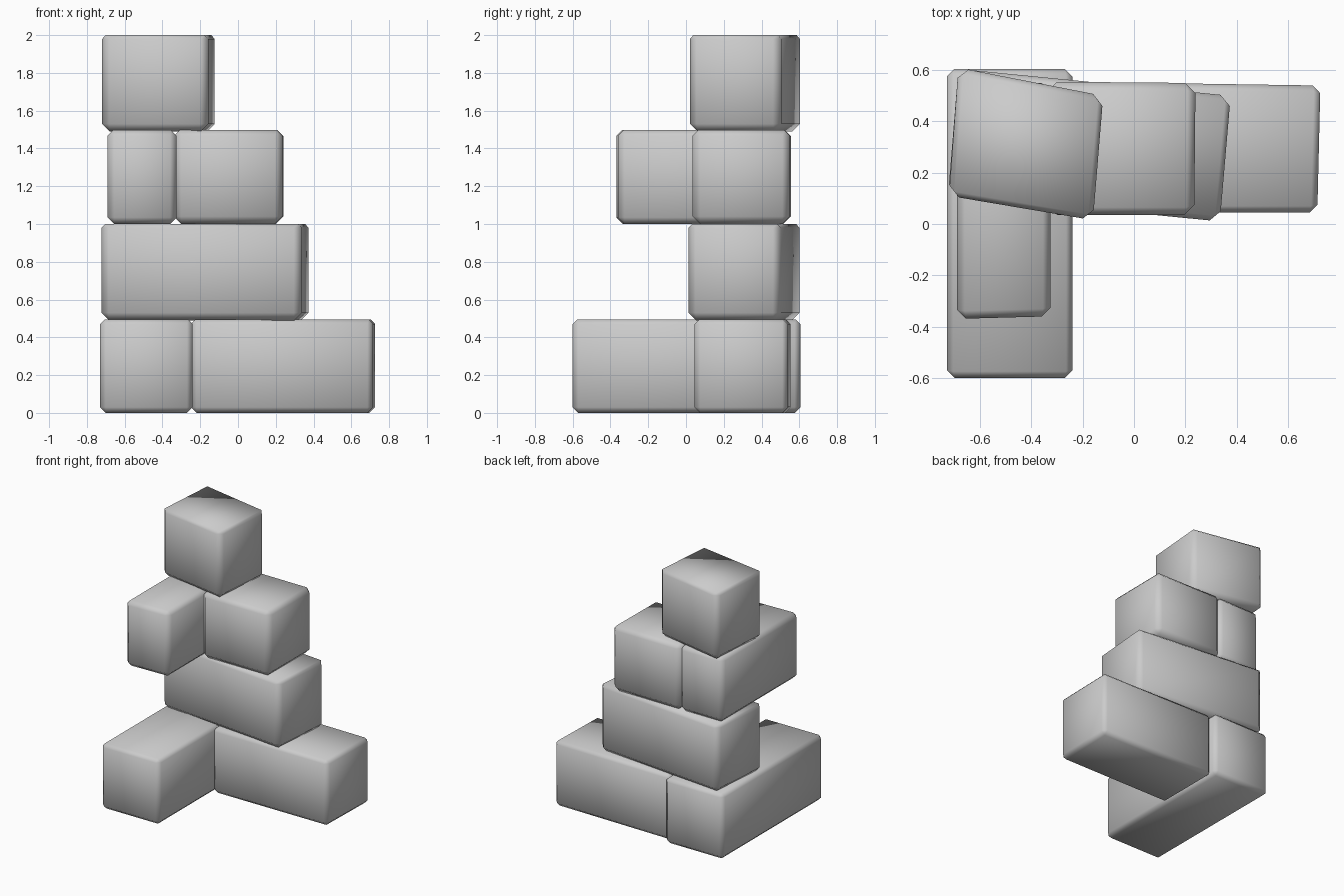
import bpy, bmesh

if "Cube" in bpy.data.objects:
    bpy.data.objects.remove(bpy.data.objects["Cube"])


def block(name, corners, z0, z1, bevel=0.04, top_bevel=0.02):
    """Worn block: four-sided footprint raised to a prism with chamfered edges."""
    bm = bmesh.new()
    low = [bm.verts.new((x, y, z0)) for x, y in corners]
    high = [bm.verts.new((x, y, z1)) for x, y in corners]
    bm.faces.new(low[::-1])
    bm.faces.new(high)
    for i in range(4):
        j = (i + 1) % 4
        bm.faces.new((low[i], low[j], high[j], high[i]))
    # softer top edges, stronger chamfer at the sides and base
    weight = bm.edges.layers.float.new("bevel_weight_edge")
    for e in bm.edges:
        top = all(v.co.z > (z0 + z1) / 2 for v in e.verts)
        e[weight] = top_bevel / bevel if top else 1.0
    for f in bm.faces:
        f.smooth = True
    mesh = bpy.data.meshes.new(name)
    bm.to_mesh(mesh)
    bm.free()
    obj = bpy.data.objects.new(name, mesh)
    bpy.context.collection.objects.link(obj)
    mod = obj.modifiers.new("chamfer", 'BEVEL')
    mod.width = bevel
    mod.segments = 1
    mod.limit_method = 'WEIGHT'
    return obj


# Bottom course: long block running front to back, and one to the right
block("base_block_left", [(-0.73, -0.6), (-0.24, -0.6), (-0.24, 0.605), (-0.73, 0.605)],
      0.0, 0.495, 0.03, 0.025)
block("base_block_right", [(-0.25, 0.045), (0.715, 0.045), (0.727, 0.54), (-0.25, 0.555)],
      0.0, 0.495, 0.03, 0.025)

# Second course: one long, slightly turned block
block("second_course_block", [(-0.725, 0.115), (0.335, 0.01), (0.377, 0.5), (-0.685, 0.605)],
      0.49, 1.0)

# Third course: narrow block running forward, shorter block to the right
block("third_block_left", [(-0.69, -0.37), (-0.325, -0.36), (-0.325, 0.55), (-0.69, 0.55)],
      1.0, 1.497, 0.035, 0.03)
block("third_block_right", [(-0.34, 0.035), (0.235, 0.035), (0.24, 0.55), (-0.34, 0.555)],
      1.0, 1.497, 0.04, 0.03)

# Top: single turned block
block("top_block", [(-0.722, 0.11), (-0.16, 0.015), (-0.12, 0.5), (-0.685, 0.61)],
      1.49, 2.0)
